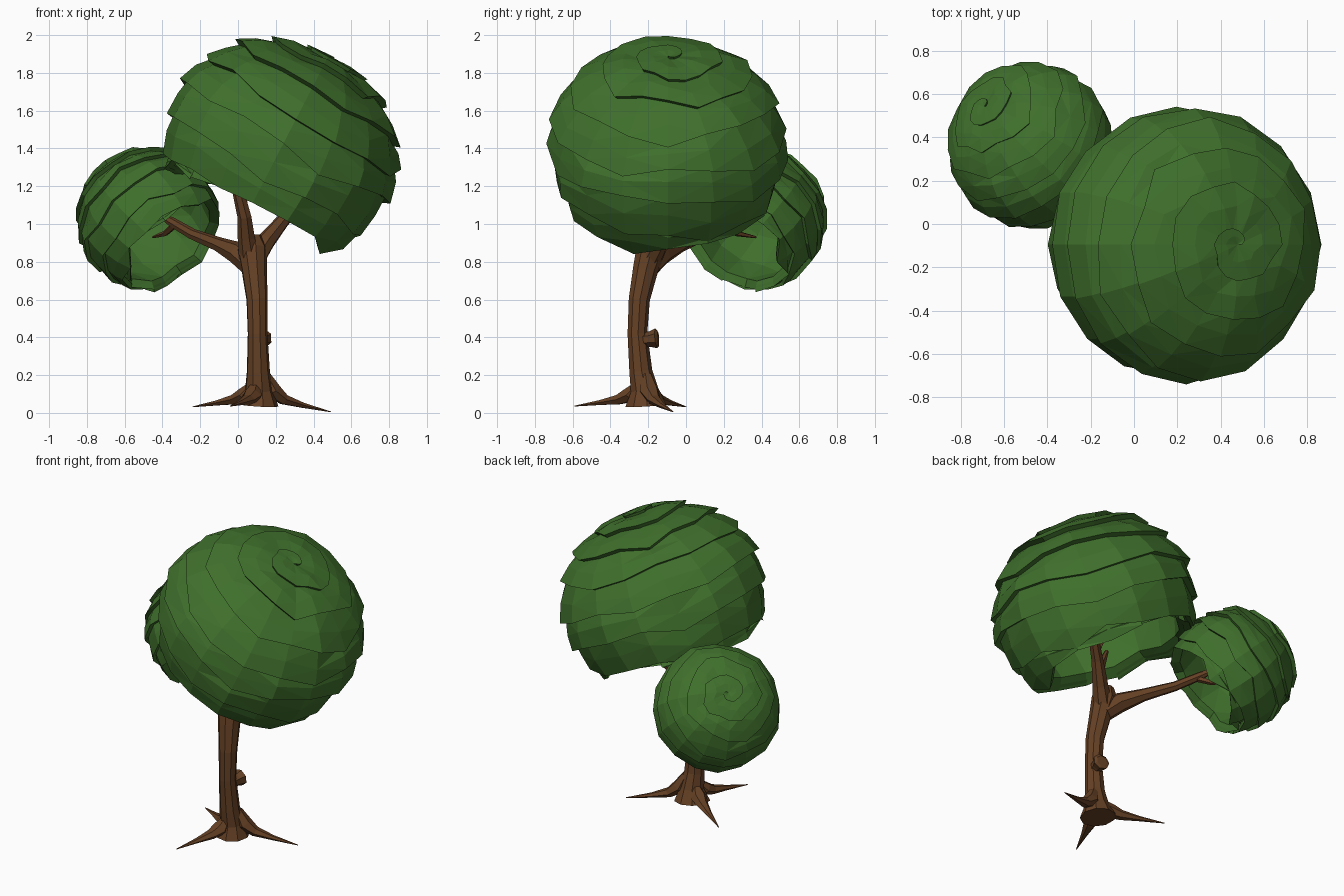
import bpy, bmesh, random
from math import sin, cos, pi, radians
from mathutils import Vector

if "Cube" in bpy.data.objects:
    bpy.data.objects.remove(bpy.data.objects["Cube"])


def material(name, rgb):
    m = bpy.data.materials.new(name)
    m.diffuse_color = (*rgb, 1)
    m.use_nodes = True
    m.node_tree.nodes["Principled BSDF"].inputs["Base Color"].default_value = m.diffuse_color
    return m


LEAF = material("leaf_green", (0.05, 0.16, 0.025))
BARK = material("bark_brown", (0.13, 0.052, 0.018))


def finish(bm, name, mat):
    me = bpy.data.meshes.new(name)
    bm.to_mesh(me)
    bm.free()
    ob = bpy.data.objects.new(name, me)
    me.materials.append(mat)
    bpy.context.collection.objects.link(ob)
    return ob


def tube(name, pts, radii, sides=7, flat=1.0):
    """Tapered low-poly tube along a path; flat squashes it in z."""
    bm = bmesh.new()
    pts = [Vector(p) for p in pts]
    rings, q, old = [], None, None
    for i, (p, r) in enumerate(zip(pts, radii)):
        t = (pts[min(i + 1, len(pts) - 1)] - pts[max(i - 1, 0)]).normalized()
        q = old.rotation_difference(t) @ q if old else t.to_track_quat('Z', 'Y')
        old = t
        ring = []
        for k in range(sides):
            a = 2 * pi * k / sides
            o = q @ Vector((cos(a) * r, sin(a) * r, 0))
            o.z *= flat
            ring.append(bm.verts.new(p + o))
        rings.append(ring)
    for a, b in zip(rings, rings[1:]):
        for k in range(sides):
            n = (k + 1) % sides
            bm.faces.new((a[k], a[n], b[n], b[k]))
    bm.faces.new(rings[0][::-1])
    bm.faces.new(rings[-1])
    return finish(bm, name, BARK)


def canopy(name, centre, axis, R, squash, rim_mid, rim_amp, rim_dir, seed, n=16, step=19):
    """Hollow dome wrapped in one helical strip of overlapping leaf layers."""
    rnd = random.Random(seed)
    bm = bmesh.new()
    q = Vector((0, 0, 1)).rotation_difference(Vector(axis).normalized())
    low = q.inverted() @ Vector(rim_dir).normalized()
    rim = []
    for k in range(n):
        d = Vector((cos(2 * pi * k / n), sin(2 * pi * k / n), 0))
        rim.append(rim_mid + rim_amp * d.dot(low) + rnd.uniform(-6, 6))
    total = n * 10
    jit = [rnd.uniform(-4, 4) * min(1, i / n / 2) for i in range(total + 1)]
    bulge = [rnd.uniform(0.985, 1.015) for _ in range(total + 1)]
    for i in range(n):
        bulge[i] = 0.99

    def vert(phi, k, r):
        p, a = radians(phi), 2 * pi * k / n
        v = Vector((sin(p) * cos(a), sin(p) * sin(a), cos(p))) * R * r
        if v.z > 0:
            v.z *= squash
        return bm.verts.new(Vector(centre) + q @ v)

    def edge(i):
        return max(0, step * i / n + jit[i]) if i > 0 else 0

    def skin(cols):
        for a, b in zip(cols, cols[1:]):
            for j in range(len(a) - 1):
                bm.faces.new((a[j], a[j + 1], b[j + 1], b[j]))

    # leaf layers, each with a thick lower lip that grows away from the crown
    cols = []
    for i in range(total + 1):
        k = i % n
        top, bot = edge(i - n), edge(i) + 1.5
        if top >= rim[k]:
            skin(cols)
            cols = []
            continue
        bot = min(bot, rim[k])
        b, lip = bulge[i], 0.04 * min(1, i / n / 2)
        cols.append([vert(top, k, 0.965 * bulge[max(0, i - n)]),
                     vert((top + bot) / 2 + jit[i] * 0.4, k, (0.982 + lip * 0.4) * b),
                     vert(bot, k, (0.99 + lip) * b), vert(bot - 0.5, k, 0.95)])
    skin(cols)
    # hollow inside
    skin([[vert(rim[k % n] * f, k, r) for f, r in
           ((1, 1.0), (0.985, 0.88), (0.75, 0.86), (0.5, 0.86), (0.25, 0.86), (0, 0.86))]
          for k in range(n + 1)])
    bmesh.ops.remove_doubles(bm, verts=bm.verts, dist=0.0005)
    bmesh.ops.triangulate(bm, faces=bm.faces)
    return finish(bm, name, LEAF)


# Foliage
canopy("large_canopy", (0.245, -0.095, 1.435), (0.46, 0.0, 0.89), 0.624, 0.85,
       127, 2, (0.0, -0.3, 0), 4)
canopy("small_canopy", (-0.48, 0.365, 1.03), (-0.6, 0.5, 0.64), 0.378, 0.98,
       128, 2, (0.2, -0.3, -0.4), 9)

# Trunk with flared foot and fork
tube("trunk",
     [(0.105, -0.215, 0.04), (0.11, -0.22, 0.12), (0.107, -0.24, 0.22),
      (0.103, -0.258, 0.42), (0.1, -0.248, 0.6), (0.085, -0.215, 0.76),
      (0.075, -0.185, 0.87), (0.07, -0.18, 0.94)],
     [0.11, 0.075, 0.062, 0.053, 0.057, 0.068, 0.08, 0.05], 9)

# Main branches
tube("left_branch",
     [(0.07, -0.19, 0.78), (0.0, -0.13, 0.845), (-0.1, -0.03, 0.89),
      (-0.24, 0.1, 0.945), (-0.35, 0.21, 1.01), (-0.39, 0.25, 1.035)],
     [0.06, 0.062, 0.04, 0.03, 0.026, 0.016])
tube("upper_branch",
     [(0.06, -0.2, 0.82), (0.045, -0.24, 0.93), (0.035, -0.29, 1.04),
      (0.0, -0.32, 1.18), (-0.07, -0.34, 1.32)],
     [0.055, 0.047, 0.038, 0.032, 0.012])
tube("right_branch",
     [(0.09, -0.19, 0.82), (0.15, -0.14, 0.91), (0.24, -0.06, 1.02),
      (0.34, 0.02, 1.12), (0.45, 0.07, 1.27)],
     [0.06, 0.05, 0.037, 0.03, 0.012])

# Twigs inside the foliage
for name, path in {
    "left_twig_low": [(-0.33, 0.18, 1.0), (-0.385, 0.27, 0.95), (-0.45, 0.37, 0.93)],
    "left_twig_high": [(-0.36, 0.22, 1.02), (-0.395, 0.27, 1.04), (-0.42, 0.33, 1.07)],
    "upper_twig": [(0.025, -0.3, 1.11), (0.07, -0.26, 1.22), (0.09, -0.2, 1.34)],
    "right_twig": [(0.27, -0.03, 1.05), (0.27, 0.06, 1.16), (0.24, 0.12, 1.28)],
}.items():
    tube(name, path, [0.02, 0.016, 0.006], 5)

# Roots: tip position and height where each leaves the trunk
for name, tip, h in (("left_root", (-0.24, 0.0, 0.032), 0.14),
                     ("right_root", (0.49, -0.07, 0.006), 0.2),
                     ("front_root", (-0.04, -0.59, 0.036), 0.14)):
    s, t = Vector((0.105, -0.225, 0)), Vector(tip)
    path = [(s + (t - s) * f).to_2d().to_3d() + Vector((0, 0, z)) for f, z in
            ((0.1, h), (0.2, 0.04 + h * 0.38), (0.36, 0.07), (0.62, 0.05))]
    path[-1].z = (0.05 + t.z) / 2 + 0.012
    tube(name, path + [t], [0.03, 0.053, 0.038, 0.02, 0.003], 6, 0.75)

# Cut branch stump on the trunk
tube("trunk_knot",
     [(0.107, -0.24, 0.385), (0.12, -0.19, 0.39), (0.128, -0.155, 0.395),
      (0.129, -0.148, 0.395)],
     [0.038, 0.042, 0.054, 0.036], 7)
